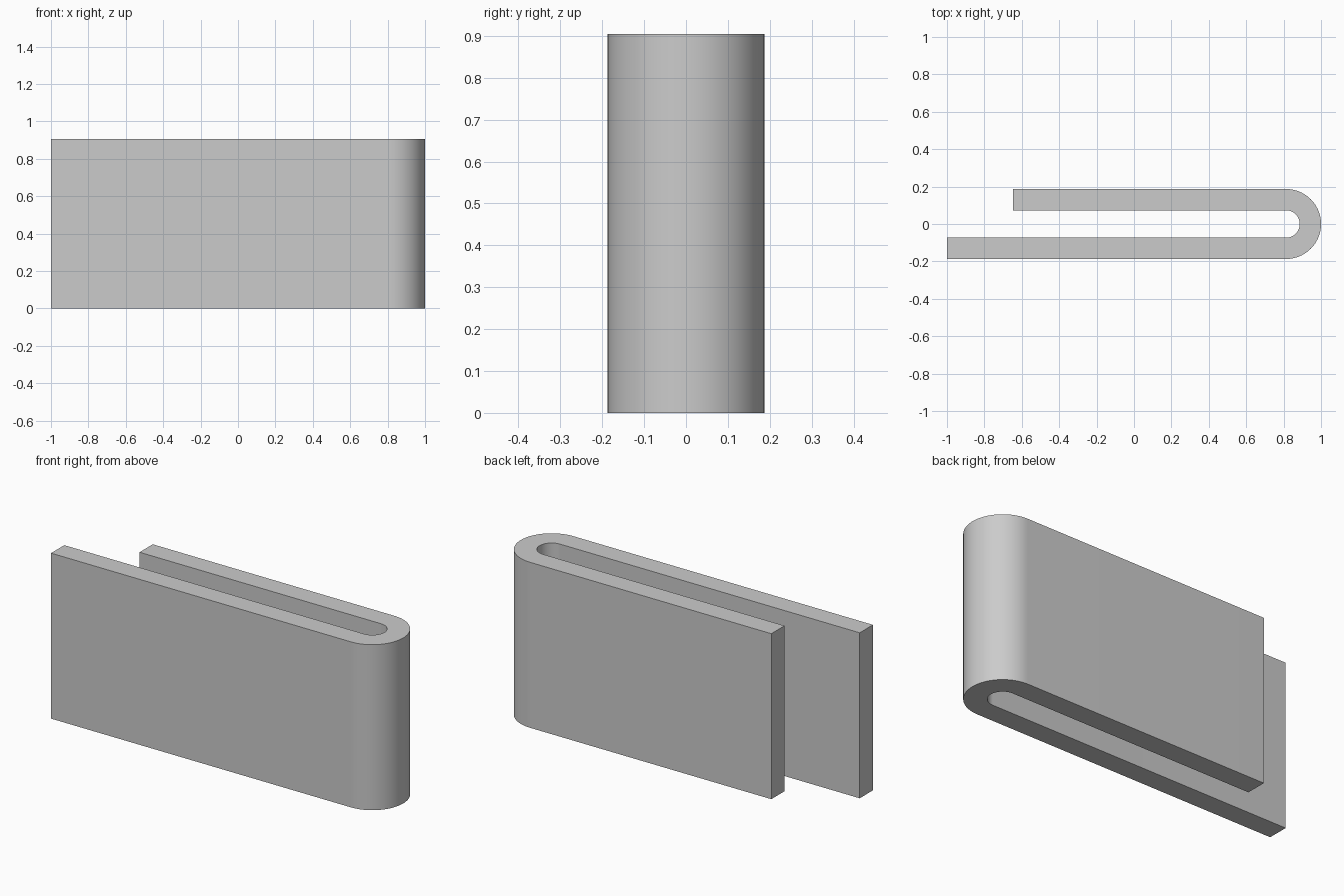
import bpy, bmesh, math

cube = bpy.data.objects.get("Cube")
if cube:
    bpy.data.objects.remove(cube, do_unlink=True)

HEIGHT = 0.905
R_OUT, R_IN = 0.187, 0.073
BEND_X = 1 - R_OUT            # centre of the rounded bend
FRONT_END, BACK_END = -1.0, -0.647
STEPS = 48

# Plain grey material
grey = bpy.data.materials.new("plain_grey")
grey.use_nodes = True
colour = (0.6, 0.6, 0.6, 1)
grey.diffuse_color = colour
grey.node_tree.nodes["Principled BSDF"].inputs["Base Color"].default_value = colour


def bend(radius):
    """Half circle from the front arm round to the back arm."""
    angles = [math.pi * (i / STEPS - 0.5) for i in range(STEPS + 1)]
    return [(BEND_X + radius * math.cos(a), radius * math.sin(a)) for a in angles]


# Strip cross-section: matching outer and inner paths
outer = [(FRONT_END, -R_OUT)] + bend(R_OUT) + [(BACK_END, R_OUT)]
inner = [(FRONT_END, -R_IN)] + bend(R_IN) + [(BACK_END, R_IN)]

# Folded strip: quads between the paths, extruded upward
bm = bmesh.new()
out_v = [bm.verts.new((x, y, 0)) for x, y in outer]
in_v = [bm.verts.new((x, y, 0)) for x, y in inner]
for i in range(len(outer) - 1):
    bm.faces.new((out_v[i], out_v[i + 1], in_v[i + 1], in_v[i]))
top = bmesh.ops.extrude_face_region(bm, geom=bm.faces[:], use_keep_orig=True)["geom"]
bmesh.ops.translate(bm, vec=(0, 0, HEIGHT),
                    verts=[v for v in top if isinstance(v, bmesh.types.BMVert)])
bmesh.ops.recalc_face_normals(bm, faces=bm.faces[:])
mesh = bpy.data.meshes.new("folded_strip")
bm.to_mesh(mesh)
bm.free()
mesh.materials.append(grey)

strip = bpy.data.objects.new("folded_strip", mesh)
bpy.context.collection.objects.link(strip)
bpy.context.view_layer.objects.active = strip
strip.select_set(True)
bpy.ops.object.shade_smooth_by_angle(angle=math.radians(30))
